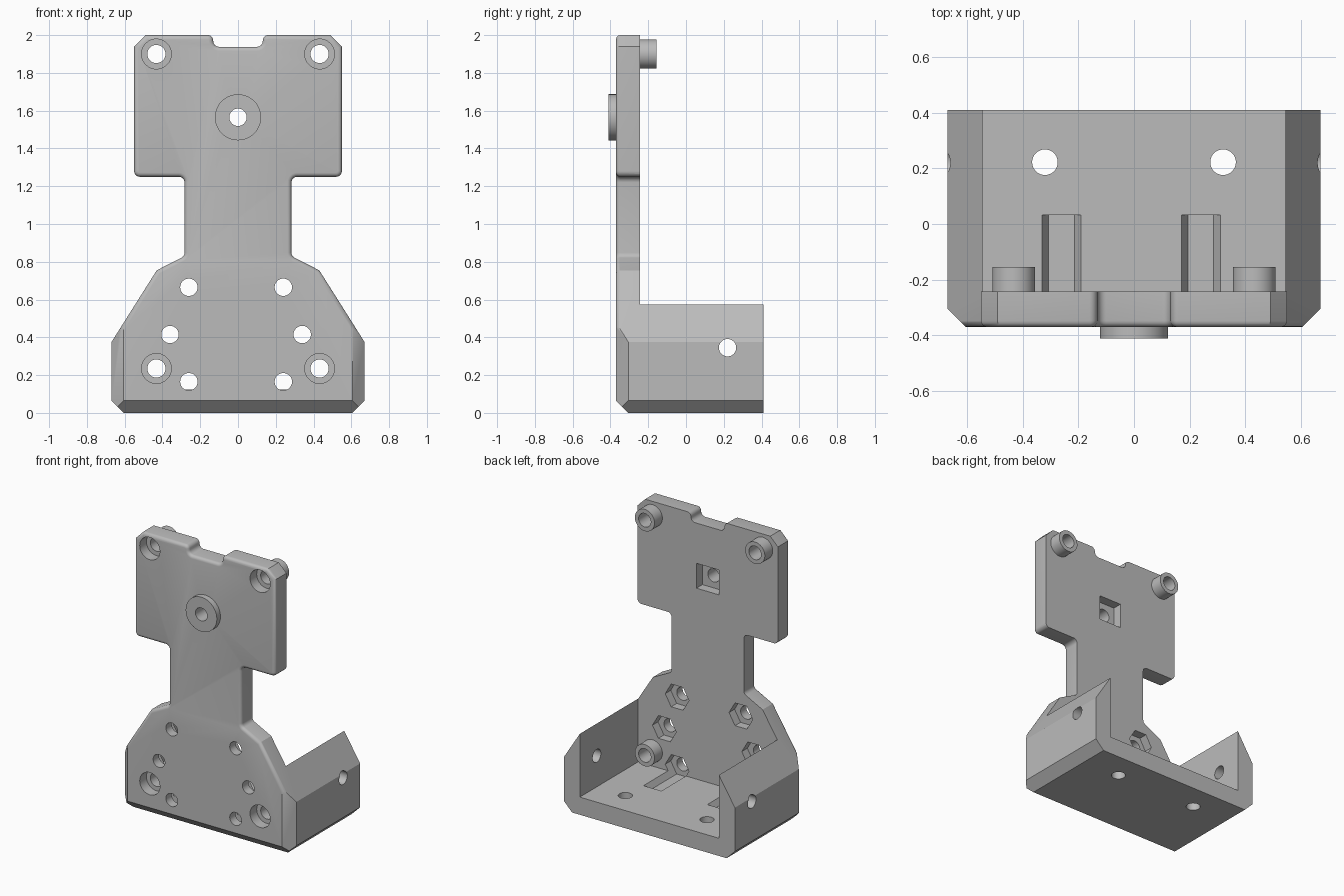
import bpy, bmesh, math
from mathutils import Vector, Matrix

cube = bpy.data.objects.get("Cube")
if cube:
    bpy.data.objects.remove(cube, do_unlink=True)

grey = bpy.data.materials.new("plain grey")
grey.use_nodes = True
COLOUR = (0.5, 0.5, 0.5, 1)
grey.diffuse_color = COLOUR
grey.node_tree.nodes["Principled BSDF"].inputs["Base Color"].default_value = COLOUR

FRONT, PLATE_BACK, REAR = -0.37, -0.243, 0.41
FLOOR, WALL_IN, WALL_TOP = 0.125, 0.545, 0.578
CHAMFER, ROUND = 0.065, 0.022
BORE = 0.046


def finish(name, bm):
    bmesh.ops.recalc_face_normals(bm, faces=bm.faces)
    mesh = bpy.data.meshes.new(name)
    bm.to_mesh(mesh)
    bm.free()
    mesh.materials.append(grey)
    obj = bpy.data.objects.new(name, mesh)
    bpy.context.collection.objects.link(obj)
    return obj


def box(lo, hi):
    bm = bmesh.new()
    bmesh.ops.create_cube(bm, size=1)
    lo, hi = Vector(lo), Vector(hi)
    for v in bm.verts:
        v.co = (lo + hi) / 2 + v.co * (hi - lo)
    return finish("cutter", bm)


def rod(axis, centre, length, radius, sides=40):
    """Prism centred on a point, lying along x, y or z."""
    bm = bmesh.new()
    turn = {"x": Matrix.Rotation(math.pi / 2, 4, "Y"),
            "y": Matrix.Rotation(math.pi / 2, 4, "X"),
            "z": Matrix()}[axis]
    spin = Matrix.Rotation(math.pi / 2 if sides == 6 else 0, 4, "Z")
    bmesh.ops.create_cone(bm, cap_ends=True, segments=sides, radius1=radius,
                          radius2=radius, depth=length,
                          matrix=Matrix.Translation(centre) @ turn @ spin)
    return finish("cutter", bm)


def rod_y(x, z, y0, y1, radius, sides=40):
    return rod("y", (x, (y0 + y1) / 2, z), y1 - y0, radius, sides)


def cut(obj, cutters):
    for c in cutters:
        mod = obj.modifiers.new("cut", "BOOLEAN")
        mod.operation, mod.solver, mod.object = "DIFFERENCE", "EXACT", c
    dg = bpy.context.evaluated_depsgraph_get()
    mesh = bpy.data.meshes.new_from_object(obj.evaluated_get(dg))
    obj.modifiers.clear()
    obj.data = mesh
    for c in cutters:
        bpy.data.objects.remove(c, do_unlink=True)


def fillet(points, steps=5):
    """Round the corners of a closed (x, z, radius) outline."""
    out = []
    for i, (x, z, r) in enumerate(points):
        p = Vector((x, z))
        if not r:
            out.append(p)
            continue
        a = (Vector(points[i - 1][:2]) - p).normalized()
        b = (Vector(points[(i + 1) % len(points)][:2]) - p).normalized()
        half = a.angle(b) / 2
        c = p + (a + b).normalized() * r / math.sin(half)
        s = p + a * r / math.tan(half) - c
        e = p + b * r / math.tan(half) - c
        for k in range(steps + 1):
            t = k / steps
            out.append(c + (s * (1 - t) + e * t).normalized() * r)
    return out


# Body outline: half profile from bottom to top notch, then mirrored
half = [(0.67 - CHAMFER, 0, 0), (0.67, CHAMFER, 0), (0.67, 0.375, 0),
        (0.43, 0.755, 0), (0.283, 0.83, 0.03), (0.283, 1.25, 0.03),
        (0.55, 1.25, 0.03), (0.55, 1.94, 0), (0.49, 2, 0),
        (0.135, 2, 0.028), (0.127, 1.938, 0.03)]
outline = fillet(half + [(-x, z, r) for x, z, r in reversed(half)])

bm = bmesh.new()
face = bm.faces.new([bm.verts.new((p.x, FRONT, p.y)) for p in outline])
ext = bmesh.ops.extrude_face_region(bm, geom=[face], use_keep_orig=True)
for v in ext["geom"]:
    if isinstance(v, bmesh.types.BMVert):
        v.co.y = REAR
# Rounded front rim
rim = [e for e in bm.edges if all(abs(v.co.y - FRONT) < 1e-5 for v in e.verts)]
bmesh.ops.recalc_face_normals(bm, faces=bm.faces)
bmesh.ops.bevel(bm, geom=rim, offset=ROUND, offset_type="OFFSET", segments=4,
                profile=0.5, affect="EDGES", clamp_overlap=False)
# Flat chamfers on the lower front edges
for point, normal in (((0, FRONT, CHAMFER), (0, -1, -1)),
                      ((0.67, FRONT + CHAMFER, 0), (1, -1, 0)),
                      ((-0.67, FRONT + CHAMFER, 0), (-1, -1, 0))):
    geom = bm.verts[:] + bm.edges[:] + bm.faces[:]
    res = bmesh.ops.bisect_plane(bm, geom=geom, plane_co=point, plane_no=normal,
                                 clear_outer=True)
    edges = [g for g in res["geom_cut"] if isinstance(g, bmesh.types.BMEdge)]
    bmesh.ops.holes_fill(bm, edges=edges, sides=0)
body = finish("bracket_body", bm)

# Hollow tray, and remove everything behind the upright plate
cut(body, [box((-WALL_IN, PLATE_BACK, FLOOR), (WALL_IN, 1, 3)),
           box((-2, PLATE_BACK, WALL_TOP), (2, 1, 3))])

cutters = []
# Screw holes with hexagonal nut pockets behind; the low pair run into the floor
for z, spread, end in ((0.665, 0.25, 0), (0.415, 0.35, 0), (0.165, 0.25, 0.033)):
    for side in (-1, 1):
        x = side * spread - 0.01
        cutters.append(rod_y(x, z, -1, 0, BORE))
        cutters.append(rod_y(x, z, -0.305, end, 0.093, 6))
# Corner mounting holes with front counterbores
corners = [(s * 0.432, z) for s in (-1, 1) for z in (0.235, 1.9)]
for x, z in corners:
    cutters.append(rod_y(x, z, -1, 0, 0.048))
    cutters.append(rod_y(x, z, -0.5, FRONT + 0.075, 0.079))
# Centre hole with square nut pocket
cutters.append(rod_y(0, 1.565, -1, 0, BORE))
cutters.append(box((-0.088, -0.31, 1.477), (0.088, 0, 1.653)))
# Floor and side wall holes
for side in (-1, 1):
    cutters.append(rod("z", (side * 0.32, 0.222, 0), 0.6, BORE))
    cutters.append(rod("x", (side * 0.6, 0.22, 0.345), 0.4, BORE))
cut(body, cutters)


def tube(name, x, z, y0, y1, radius, bore):
    obj = rod_y(x, z, y0, y1, radius, 48)
    obj.name = name
    cut(obj, [rod_y(x, z, y0 - 0.1, y1 + 0.1, bore)])
    return obj


# Rear standoffs and front centre boss
parts = [body, tube("centre_boss", 0, 1.565, -0.411, FRONT, 0.122, BORE)]
for x, z in corners:
    name = ("upper" if z > 1 else "lower") + ("_left" if x > 0 else "_right")
    parts.append(tube(name + "_standoff", x, z, PLATE_BACK, -0.155, 0.077, 0.048))

bpy.ops.object.select_all(action="DESELECT")
for p in parts:
    p.select_set(True)
bpy.context.view_layer.objects.active = body
bpy.ops.object.shade_smooth_by_angle(angle=math.radians(30))
